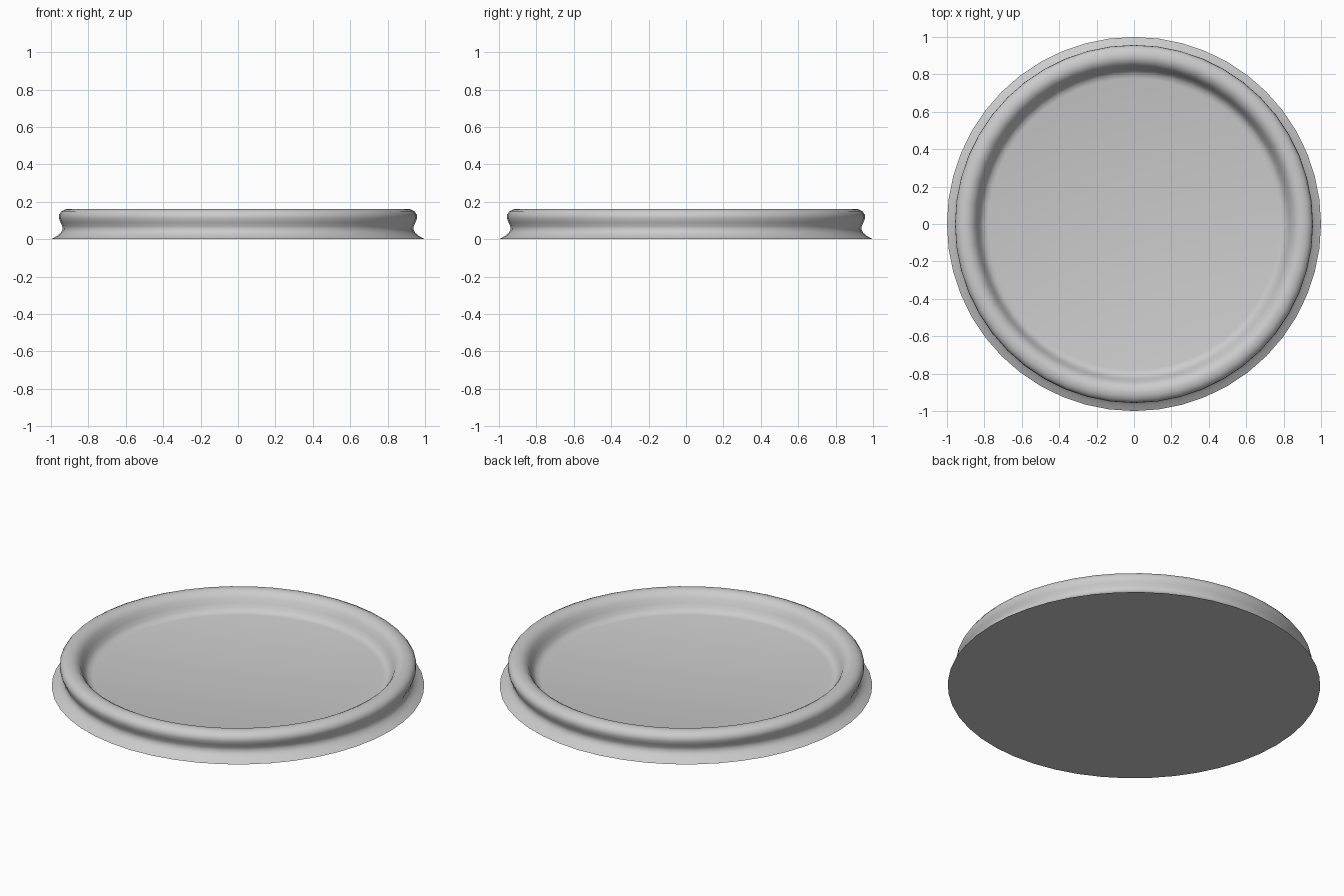
import bpy, bmesh, math

if "Cube" in bpy.data.objects:
    bpy.data.objects.remove(bpy.data.objects["Cube"])

SEGMENTS = 48

# Radius / height profile: foot flange, waist, rounded rim, inner wall, floor
profile = [
    (1.0, 0.0), (0.968, 0.017), (0.948, 0.034), (0.938, 0.052), (0.940, 0.070),
    (0.949, 0.090), (0.957, 0.112), (0.956, 0.132), (0.943, 0.150),
    (0.922, 0.160), (0.898, 0.163), (0.880, 0.159), (0.862, 0.149),
    (0.846, 0.130), (0.833, 0.103), (0.820, 0.079), (0.804, 0.064),
    (0.780, 0.058),
]

bm = bmesh.new()
rings = []
for r, z in profile:
    ring = []
    for i in range(SEGMENTS):
        a = 2 * math.pi * i / SEGMENTS
        ring.append(bm.verts.new((r * math.cos(a), r * math.sin(a), z)))
    rings.append(ring)

# Lathed side surface
for low, high in zip(rings, rings[1:]):
    for i in range(SEGMENTS):
        j = (i + 1) % SEGMENTS
        bm.faces.new((low[i], low[j], high[j], high[i]))

# Recessed floor and flat underside
bm.faces.new(rings[-1])
bm.faces.new(list(reversed(rings[0])))

mesh = bpy.data.meshes.new("round_tray")
bm.to_mesh(mesh)
bm.free()
tray = bpy.data.objects.new("round_tray", mesh)
bpy.context.collection.objects.link(tray)

# Smooth shading with a crisp foot edge
bpy.context.view_layer.objects.active = tray
tray.select_set(True)
bpy.ops.object.shade_smooth_by_angle(angle=math.radians(40))
